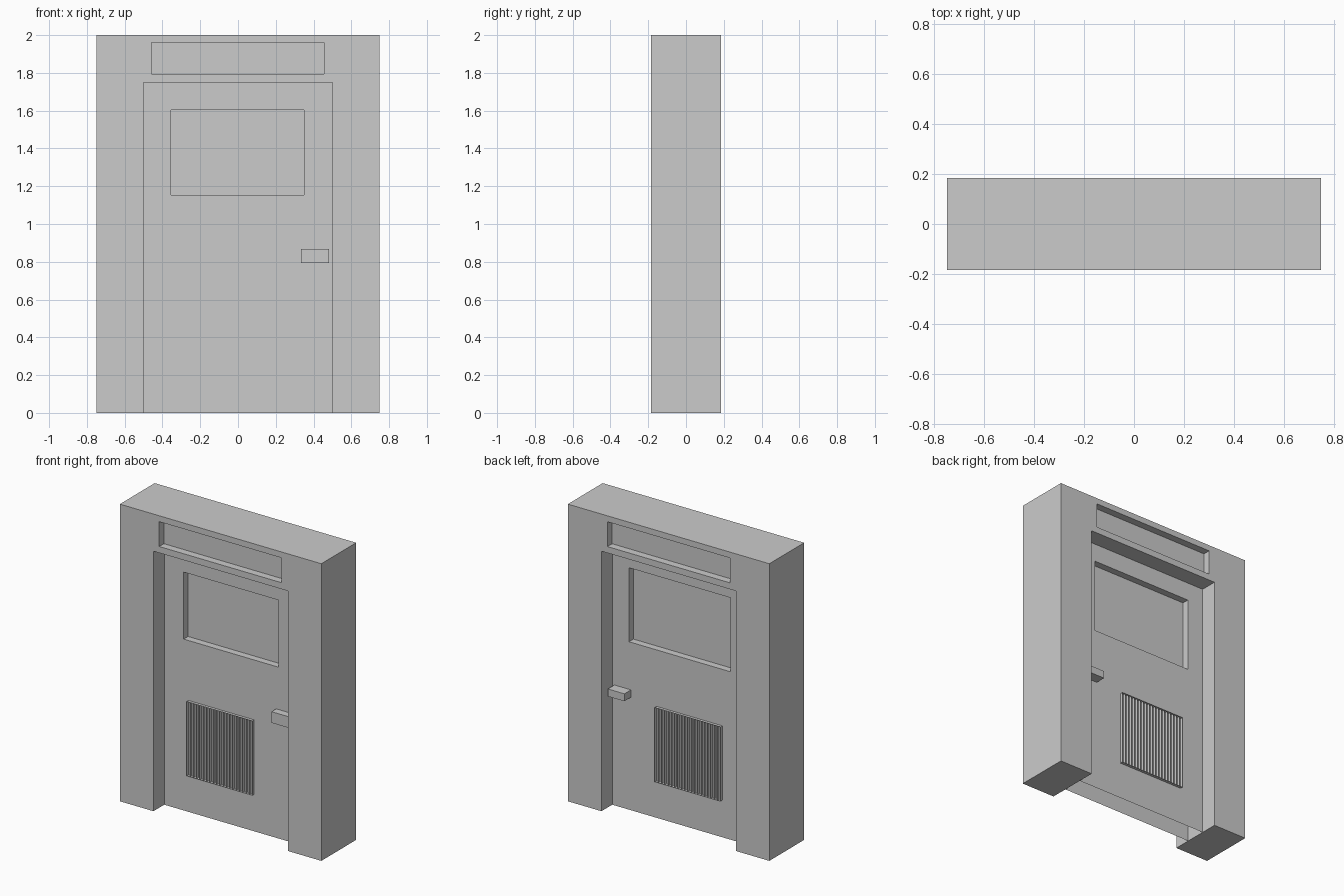
import bpy, bmesh

if "Cube" in bpy.data.objects:
    bpy.data.objects.remove(bpy.data.objects["Cube"])

X, Z = 0.5, 1.75          # door opening half width and height
WALL_Y, DOOR_Y = 0.185, 0.07


def box(name, x0, x1, y0, y1, z0, z1):
    bpy.ops.mesh.primitive_cube_add(size=1, location=((x0 + x1) / 2, (y0 + y1) / 2, (z0 + z1) / 2))
    ob = bpy.context.object
    ob.name = name
    ob.scale = (x1 - x0, y1 - y0, z1 - z0)
    bpy.ops.object.transform_apply(location=True, rotation=False, scale=True)
    return ob


def cut(target, cutter):
    mod = target.modifiers.new("cut", 'BOOLEAN')
    mod.operation, mod.solver, mod.object = 'DIFFERENCE', 'EXACT', cutter
    bpy.context.view_layer.objects.active = target
    bpy.ops.object.modifier_apply(modifier=mod.name)
    bpy.data.objects.remove(cutter, do_unlink=True)


def finish(name, bm):
    me = bpy.data.meshes.new(name)
    bm.to_mesh(me)
    bm.free()
    ob = bpy.data.objects.new(name, me)
    bpy.context.collection.objects.link(ob)
    return ob


def recessed_skin(name, side, outer, hole, depth):
    """Flat door skin with a sunken window pane; side -1 is front, 1 is back."""
    bm = bmesh.new()

    def loop(rect, y):
        x0, x1, z0, z1 = rect
        pts = [(x0, z0), (x1, z0), (x1, z1), (x0, z1)]
        if side > 0:
            pts.reverse()
        return [bm.verts.new((x, side * y, z)) for x, z in pts]

    loops = [loop(outer, DOOR_Y), loop(hole, DOOR_Y), loop(hole, DOOR_Y - depth)]
    for a, b in zip(loops, loops[1:]):
        for i in range(4):
            j = (i + 1) % 4
            bm.faces.new((a[i], a[j], b[j], b[i]))
    bm.faces.new(loops[2])
    return finish(name, bm)


def vent(name, side, x0, x1, z0, z1, fins, depth):
    """Thin upright fins standing out from the door, closed above and below."""
    bm = bmesh.new()
    ya, yb = side * DOOR_Y, side * (DOOR_Y + depth)
    for i in range(fins + 1):
        x = x0 + (x1 - x0) * i / fins
        bm.faces.new([bm.verts.new(p) for p in
                      ((x, ya, z0), (x, yb, z0), (x, yb, z1), (x, ya, z1))])
    for z in (z0, z1):
        bm.faces.new([bm.verts.new(p) for p in
                      ((x0, ya, z), (x1, ya, z), (x1, yb, z), (x0, yb, z))])
    return finish(name, bm)


# Thick wall frame with the door opening and a shallow transom on both sides
wall = box("door_frame", -0.75, 0.75, -WALL_Y, WALL_Y, 0, 2)
cut(wall, box("opening_cutter", -X, X, -0.5, 0.5, -0.5, Z))
for s in (-1, 1):
    ya, yb = sorted((s * (WALL_Y - 0.05), s * 0.4))
    cut(wall, box("transom_cutter", -0.457, 0.455, ya, yb, 1.793, 1.96))

# Hollow door leaf: front and back skins with sunken windows, open underneath
leaf = (-X, X, 0, Z)
recessed_skin("door_front", -1, leaf, (-0.355, 0.35, 1.153, 1.604), 0.047)
recessed_skin("door_back", 1, leaf, (-0.38, 0.375, 1.13, 1.628), 0.047)

# Ventilation grilles on both faces
for s, label in ((-1, "front"), (1, "back")):
    vent("vent_" + label, s, -0.32, 0.17, 0.25, 0.75, 20, 0.02)

# Block handles
box("handle_front", 0.333, 0.483, -0.12, -DOOR_Y, 0.793, 0.868)
box("handle_back", 0.361, 0.484, DOOR_Y, 0.14, 0.76, 0.81)
